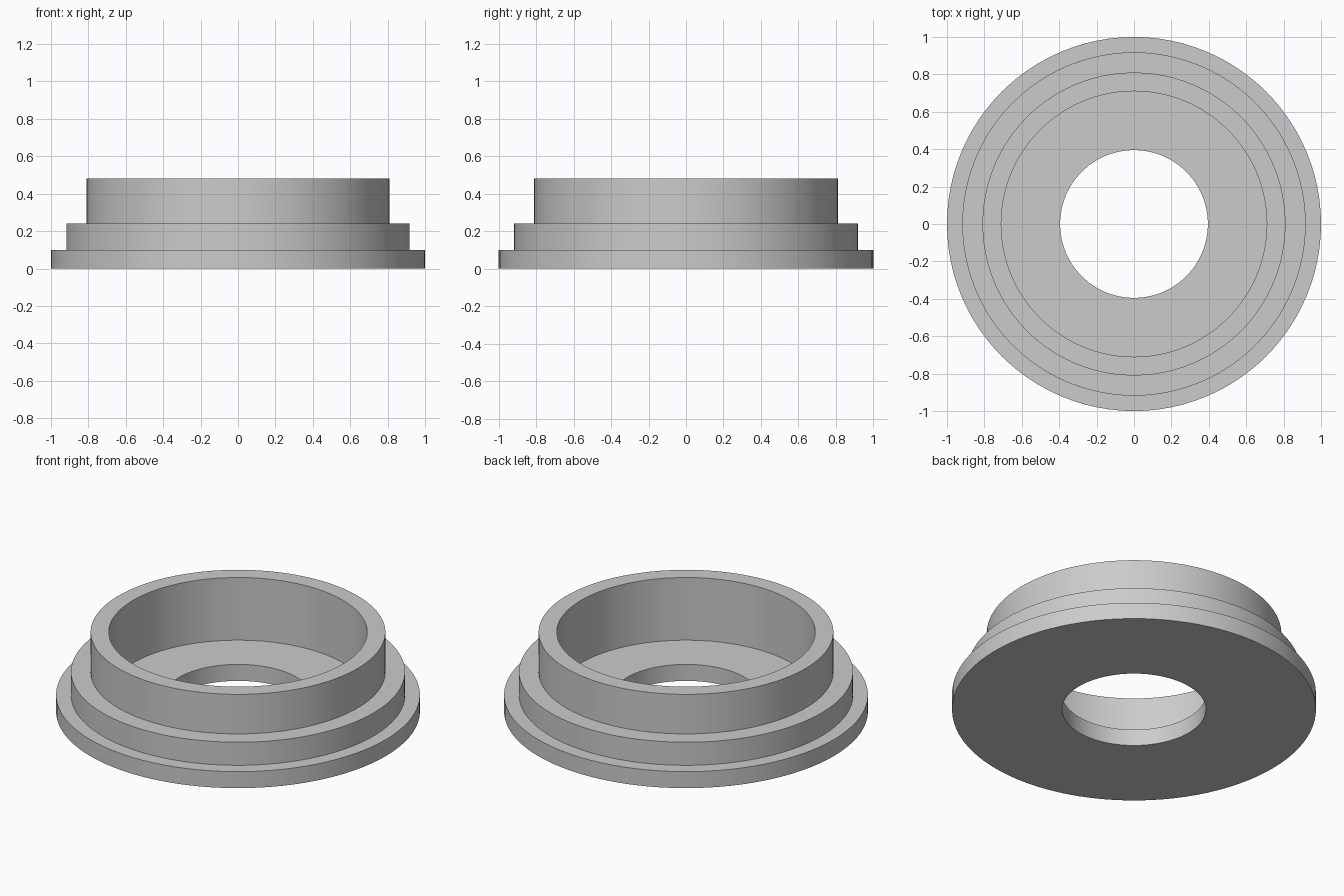
import bpy
import math

if "Cube" in bpy.data.objects:
    bpy.data.objects.remove(bpy.data.objects["Cube"])

SEGMENTS = 96

grey = bpy.data.materials.new("plain grey")
grey.diffuse_color = (0.6, 0.6, 0.6, 1.0)
grey.use_nodes = True
grey.node_tree.nodes["Principled BSDF"].inputs["Base Color"].default_value = grey.diffuse_color


def lathe(name, profile):
    """Revolve a closed (radius, height) profile around the z axis."""
    n = len(profile)
    verts = [(r * math.cos(a), r * math.sin(a), z)
             for a in (2 * math.pi * i / SEGMENTS for i in range(SEGMENTS))
             for r, z in profile]
    faces = []
    for i in range(SEGMENTS):
        here, there = i * n, (i + 1) % SEGMENTS * n
        for j in range(n):
            k = (j + 1) % n
            faces.append((here + j, there + j, there + k, here + k))
    mesh = bpy.data.meshes.new(name)
    mesh.from_pydata(verts, [], faces)
    mesh.materials.append(grey)
    obj = bpy.data.objects.new(name, mesh)
    bpy.context.collection.objects.link(obj)
    bpy.context.view_layer.objects.active = obj
    obj.select_set(True)
    bpy.ops.object.shade_smooth_by_angle(angle=math.radians(30))
    return obj


# Stepped ring: base flange, middle step, raised collar, wide bore, small hole
lathe("stepped_flange_ring", [
    (0.395, 0.0), (1.0, 0.0),
    (1.0, 0.10), (0.918, 0.10),
    (0.918, 0.24), (0.81, 0.24),
    (0.81, 0.48), (0.71, 0.48),
    (0.71, 0.10), (0.395, 0.10),
])
